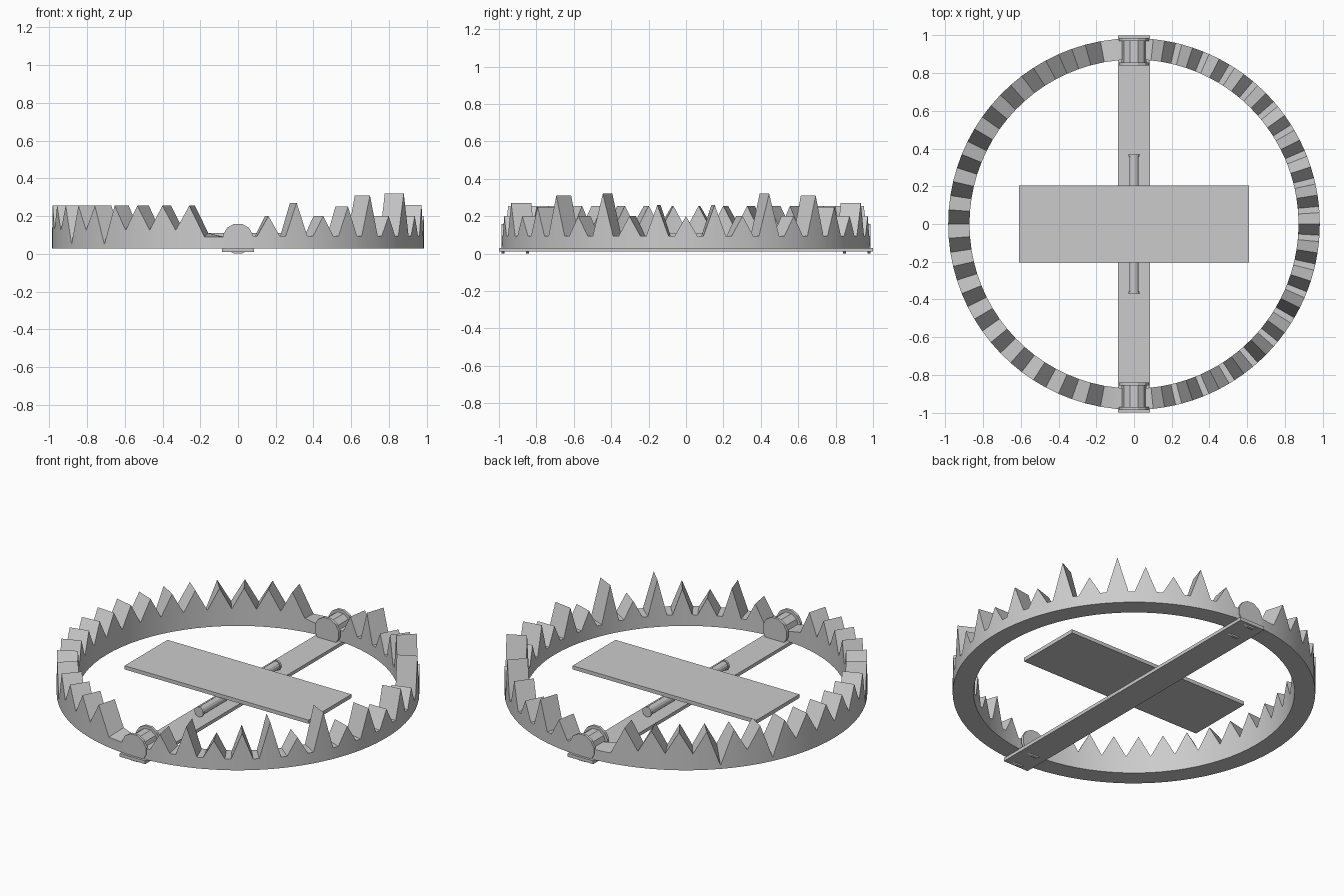
import bpy, bmesh, math

if "Cube" in bpy.data.objects:
    bpy.data.objects.remove(bpy.data.objects["Cube"])

R_OUT, R_IN, Z0 = 0.985, 0.872, 0.028


def finish(name, bm):
    bmesh.ops.recalc_face_normals(bm, faces=bm.faces)
    me = bpy.data.meshes.new(name)
    bm.to_mesh(me)
    bm.free()
    ob = bpy.data.objects.new(name, me)
    bpy.context.collection.objects.link(ob)
    return ob


def box(name, size, loc):
    bm = bmesh.new()
    bmesh.ops.create_cube(bm, size=1)
    for v in bm.verts:
        v.co = [v.co[i] * size[i] + loc[i] for i in range(3)]
    return finish(name, bm)


def rod(name, r, y0, y1, z, sides):
    bpy.ops.mesh.primitive_cylinder_add(vertices=sides, radius=r, depth=y1 - y0,
                                        location=(0, (y0 + y1) / 2, z),
                                        rotation=(math.pi / 2, 0, math.pi / sides))
    ob = bpy.context.object
    ob.rotation_euler = (math.pi / 2, math.pi / sides, 0)
    ob.name = name
    return ob


def jaw(name, side, profile):
    """Half ring swept through (angle, outer top z, inner top z)."""
    bm = bmesh.new()
    rings = []
    for a, zo, zi in profile:
        c, s = side * math.cos(math.radians(a)), math.sin(math.radians(a))
        rings.append([bm.verts.new((r * c, r * s, z)) for r, z in
                      ((R_OUT, Z0), (R_OUT, zo), (R_IN, zi), (R_IN, Z0))])
    for p, q in zip(rings, rings[1:]):
        for i in range(4):
            j = (i + 1) % 4
            bm.faces.new((p[i], p[j], q[j], q[i]))
    bm.faces.new(rings[0])
    bm.faces.new(rings[-1])
    ob = finish(name, bm)
    bpy.ops.object.select_all(action='DESELECT')
    ob.select_set(True)
    bpy.context.view_layer.objects.active = ob
    bpy.ops.object.shade_smooth_by_angle(angle=math.radians(15))


# Right jaw: separate teeth of mixed height with flat gaps, mirrored about y = 0
heights = [0.20, 0.26, 0.20, 0.32, 0.20, 0.31, 0.25, 0.20, 0.27, 0.20]
low = 0.095
prof = [(-90, low, low)]
for k in range(-9, 10):
    a, h = k * 8.95, heights[abs(k)]
    prof += [(a - 3.5, low, low), (a, h, h), (a + 3.5, low, low)]
prof.append((90, low, low))
jaw("right_jaw", 1, prof)

# Left jaw: even sawtooth, a few notches cut deeper on the outside
step = 8.8
prof = [(-90, 0.09, 0.09), (-85, 0.09, 0.09), (-79.6, 0.09, 0.11)]
for k in range(18):
    a = (k - 8.5) * step
    prof.append((a, 0.255, 0.255))
    v = a + step / 2
    if k < 17:
        deep = round(abs(v) / step) in (3, 5)
        prof.append((v, 0.05 if deep else 0.125, 0.13))
prof += [(79.6, 0.09, 0.11), (85, 0.09, 0.09), (90, 0.09, 0.09)]
jaw("left_jaw", -1, prof)

# Base bar, trigger pan and its pivot pin
box("base_bar", (0.168, 2.0, 0.02), (0, 0, 0.02))
box("trigger_pan", (1.22, 0.406, 0.022), (0, 0, 0.099))
rod("pan_pin", 0.025, -0.36, 0.36, 0.06, 12)
for s, n in ((-1, "front"), (1, "back")):
    rod(n + "_pin_cap", 0.03, s * 0.365 - 0.006, s * 0.365 + 0.006, 0.06, 12)
    # Hinge barrel between two end discs
    rod(n + "_hinge_barrel", 0.066, s * 0.91 - 0.065, s * 0.91 + 0.065, 0.08, 10)
    for y in (0.848, 0.978):
        rod(n + "_hinge_disc", 0.082, s * y - 0.008, s * y + 0.008, 0.08, 12)
